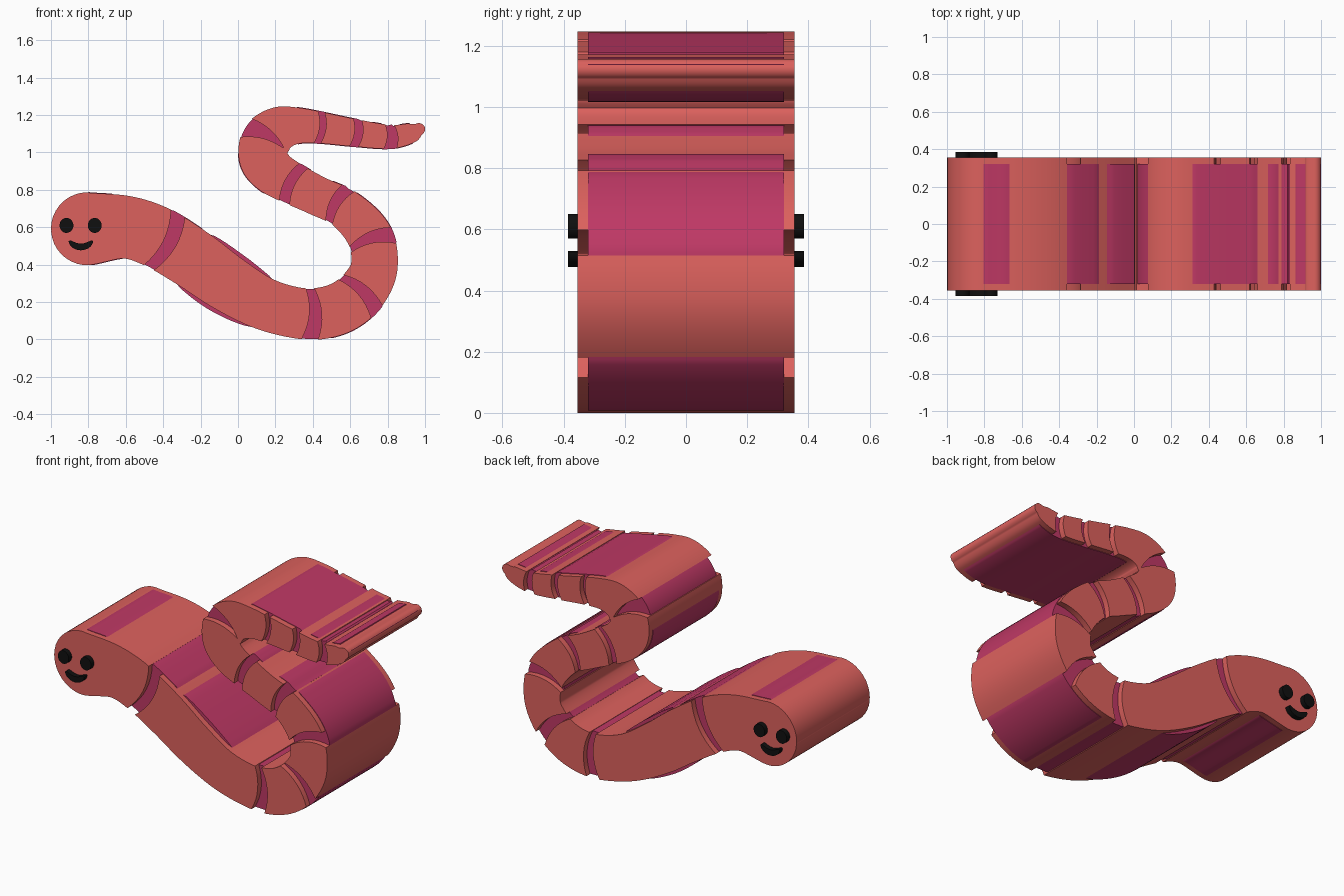
import bpy, bmesh, math

if "Cube" in bpy.data.objects:
    bpy.data.objects.remove(bpy.data.objects["Cube"])

# Centre line from head to tail: x, z, half thickness
PATH = [(-.805, .592, .195), (-.60, .60, .168), (-.44, .55, .165), (-.24, .43, .16),
        (-.06, .303, .152), (.125, .197, .14), (.30, .145, .136), (.43, .138, .138),
        (.56, .175, .137), (.665, .26, .133), (.728, .385, .125), (.705, .55, .122),
        (.575, .695, .108), (.42, .77, .105), (.27, .845, .114), (.19, .895, .122),
        (.14, .96, .13), (.138, 1.04, .132), (.17, 1.088, .132), (.235, 1.13, .118),
        (.32, 1.143, .097), (.43, 1.134, .085), (.63, 1.104, .073), (.82, 1.084, .063),
        (.93, 1.105, .052), (.967, 1.124, .033)]
LAST = len(PATH) - 1
BANDS = [2.2, 6.65, 8.8, 10.8, 12.25, 13.8, 17.5, 21, 22, 23]   # groove centres
# Ranges where the inner core shows through the upper and lower skin
SHOW = ([(.1, .7), (2, 2.85), (14.7, 16.5), (20, 22.1), (22.45, 22.7), (22.95, 23.1), (23.5, 24.2)],
        [(0, 1), (7.3, 9), (10.6, 12.1), (12.3, 12.7), (13.5, 14), (20, 24)])

knots = [0]
for p, q in zip(PATH, PATH[1:]):
    knots.append(knots[-1] + math.dist(p[:2], q[:2]))


def slope(i, c):
    a, b = max(i - 1, 0), min(i + 1, LAST)
    return (PATH[b][c] - PATH[a][c]) / (knots[b] - knots[a])


def spline(u):
    i = min(int(u), LAST - 1)
    t, h = u - i, knots[i + 1] - knots[i]
    return [(2*t**3 - 3*t*t + 1) * PATH[i][c] + (t**3 - 2*t*t + t) * h * slope(i, c)
            + (3*t*t - 2*t**3) * PATH[i + 1][c] + (t**3 - t*t) * h * slope(i + 1, c) for c in range(3)]


def station(u):
    """Centre, half thickness and direction; one unit past either end is a round cap."""
    v = min(max(u, 0), LAST)
    x, z, w = spline(v)
    p, q = spline(max(v - .02, 0)), spline(min(v + .02, LAST))
    d = math.dist(p[:2], q[:2])
    tx, tz = (q[0] - p[0]) / d, (q[1] - p[1]) / d
    a = (u - v) * math.pi / 2 * .98
    return x + tx*w*math.sin(a), z + tz*w*math.sin(a), w*math.cos(a), tx, tz


def body_rows(u0, u1, offset=None, cross=8):
    n = max(6, round((u1 - u0) * 9))
    rows = []
    for k in range(n + 1):
        u = u0 + (u1 - u0) * k / n
        x, z, w, tx, tz = station(u)
        up, down = offset(u) if offset else (0, 0)
        row = []
        for j in range(cross + 1):
            s = 1 - 2 * j / cross
            h = s * (w + (up if s > 0 else down))
            f = .22 * w * (1 - s * s)         # cross lines bow towards the tail
            row.append((x - tz*h + tx*f, z + tx*h + tz*f))
        rows.append(row)
    return rows


def core_offset(u):
    if 3 <= u <= 5:
        return [.02 * max(0, math.sin((u - 3) / 2 * math.pi)) ** .6] * 2
    return [.003 if any(a <= u <= b for a, b in side) else -.004 for side in SHOW]


def material(name, rgb):
    m = bpy.data.materials.new(name)
    m.diffuse_color = (*rgb, 1)
    m.use_nodes = True
    m.node_tree.nodes["Principled BSDF"].inputs["Base Color"].default_value = m.diffuse_color
    return m


coral = material("coral", (.72, .12, .11))
magenta = material("magenta", (.52, .04, .13))
black = material("black", (.005, .005, .005))


def slab(name, rows, y0, y1, mat):
    """Grid of (x, z) rows turned into a slab between y0 and y1."""
    bm = bmesh.new()
    grid = [[bm.verts.new((x, y0, z)) for x, z in row] for row in rows]
    for r, s in zip(grid, grid[1:]):
        for k in range(len(r) - 1):
            bm.faces.new((r[k], r[k + 1], s[k + 1], s[k]))
    ext = bmesh.ops.extrude_face_region(bm, geom=bm.faces[:], use_keep_orig=True)
    for v in ext['geom']:
        if isinstance(v, bmesh.types.BMVert):
            v.co.y = y1
    bmesh.ops.recalc_face_normals(bm, faces=bm.faces)
    me = bpy.data.meshes.new(name)
    bm.to_mesh(me)
    bm.free()
    me.materials.append(mat)
    ob = bpy.data.objects.new(name, me)
    bpy.context.collection.objects.link(ob)
    bpy.ops.object.select_all(action='DESELECT')
    ob.select_set(True)
    bpy.context.view_layer.objects.active = ob
    bpy.ops.object.shade_smooth_by_angle(angle=math.radians(35))


# Coral body segments between the grooves
start = -1
for i, c in enumerate(BANDS + [None]):
    if c is None:
        end = LAST + 1
    else:
        k = int(c)
        half = (.037 - .0007 * c) / (knots[k + 1] - knots[k])
        end = c - half
    slab(f"body_segment_{i + 1}", body_rows(start, end), -.355, .355, coral)
    if c is not None:
        start = c + half

# Narrower inner core, visible in the grooves
slab("inner_core", body_rows(-.9, LAST + .9, core_offset), -.32, .32, magenta)

# Eyes and smile on both sides
for label, s in (("front", -1), ("back", 1)):
    y0, y1 = s * .34, s * .385
    for i, cx in enumerate((-.917, -.766)):
        eye = []
        for k in range(17):
            a = math.pi * k / 16
            x, h = cx - .037 * math.cos(a), .04 * max(math.sin(a), .03)
            eye.append([(x, .61 + h), (x, .61 - h)])
        slab(f"{label}_eye_{i + 1}", eye, y0, y1, black)
    smile = []
    for k in range(25):
        t = -1 + k / 12
        x, z = -.84 + .065 * t, .495 + .028 * t * t
        h = .018 * max(1 - abs(t) ** 6, .02) ** .5
        smile.append([(x, z + h), (x, z - h)])
    slab(f"{label}_smile", smile, y0, y1, black)
